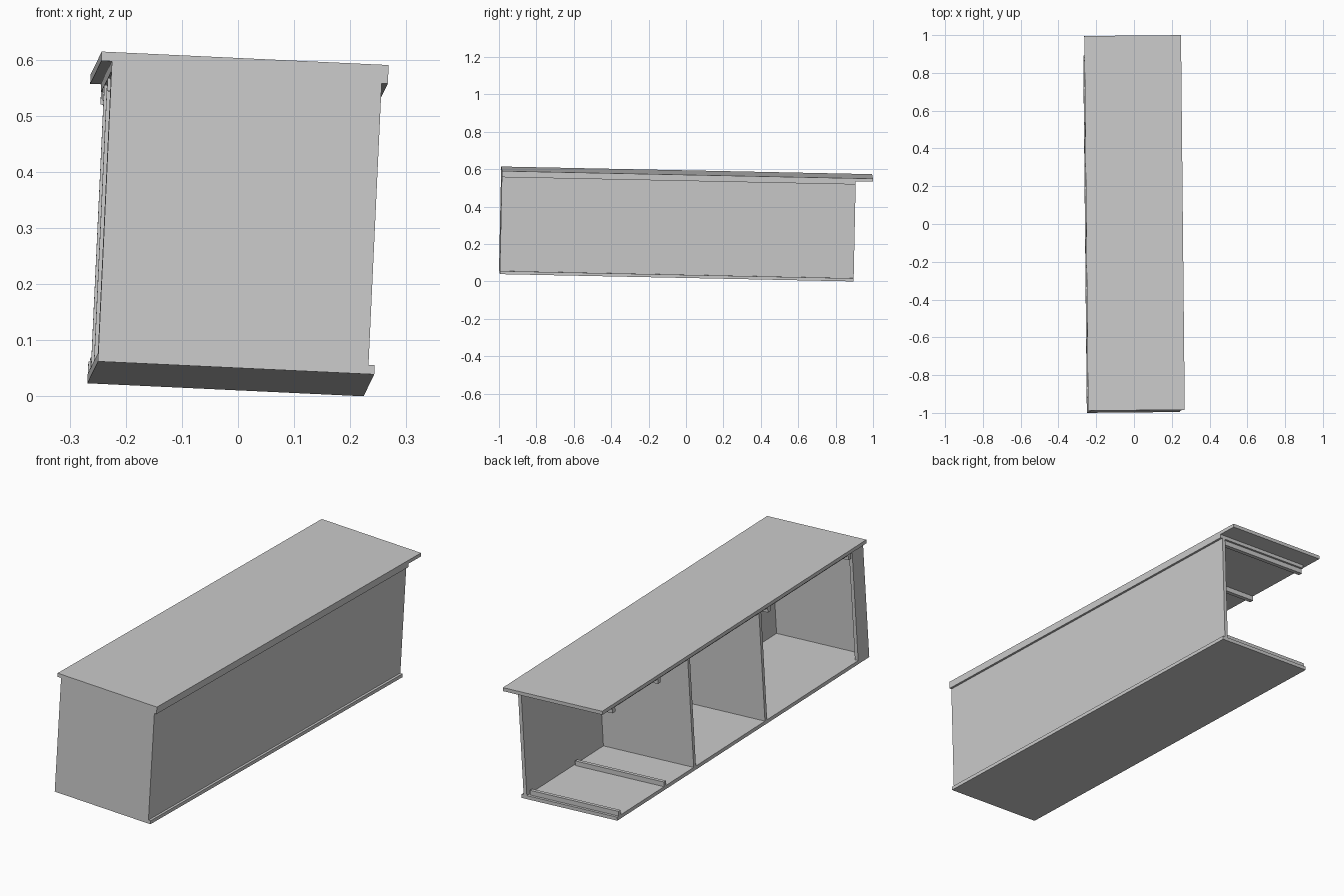
import bpy, bmesh
from mathutils import Matrix, Vector

if "Cube" in bpy.data.objects:
    bpy.data.objects.remove(bpy.data.objects["Cube"])

# Slightly tilted frame of the whole cabinet
ey = Vector((-0.010, 1, -0.0206)).normalized()
ez = Vector((0.047, 0, 1))
ez = (ez - ez.dot(ey) * ey).normalized()
ex = ey.cross(ez)
FRAME = Matrix((ex, ey, ez)).transposed().to_4x4()

parts = []

def box(name, u, v, w):
    """Axis-aligned board in the cabinet frame, given by its ranges."""
    bm = bmesh.new()
    bmesh.ops.create_cube(bm, size=1)
    for p in bm.verts:
        p.co = Vector([(r[0] + r[1]) / 2 + c * (r[1] - r[0])
                       for r, c in zip((u, v, w), p.co)])
    bm.transform(FRAME)
    me = bpy.data.meshes.new(name)
    bm.to_mesh(me)
    bm.free()
    ob = bpy.data.objects.new(name, me)
    bpy.context.collection.objects.link(ob)
    parts.append(ob)

T = 0.0165                      # board thickness
FRONT, BACK = -0.992, 0.90      # carcass ends
LEFT, RIGHT = -0.237, 0.256
TOP, BOTTOM = -2 * T, -0.552    # heights measured down from the top face
FLOOR = BOTTOM + T
WALL = 0.245

# Overhanging top, sub top and floor
box("top_board", (-0.256, RIGHT), (FRONT, 0.992), (-T, 0))
box("sub_top", (LEFT, RIGHT), (FRONT, BACK), (TOP, -T))
box("floor_board", (LEFT, RIGHT), (FRONT, BACK), (BOTTOM, FLOOR))

# Front end panel, long side wall and narrow filler on the open side
box("front_panel", (LEFT, WALL), (FRONT, FRONT + T), (FLOOR, TOP))
box("side_wall", (WALL - T, WALL), (FRONT + T, BACK), (FLOOR, TOP))
box("filler_panel", (LEFT, LEFT + T), (FRONT + T, -0.91), (FLOOR, TOP))

# Dividers between compartments
for i, v in enumerate((0.325, -0.21)):
    box(f"divider_{i + 1}", (LEFT, WALL - T), (v - T, v), (FLOOR, TOP))

# Cross rails under the top and on the floor
for i, v in enumerate((0.88, 0.54, -0.285, -0.89)):
    box(f"upper_rail_{i + 1}", (LEFT, 0.22), (v - 0.01, v + 0.01), (TOP - 0.022, TOP))
for i, v in enumerate((0.88, 0.54)):
    box(f"lower_rail_{i + 1}", (LEFT, 0.22), (v - 0.008, v + 0.008), (FLOOR, FLOOR + 0.022))

# Centre on x and y, stand on z = 0
pts = [p.co for ob in parts for p in ob.data.vertices]
lo = Vector([min(p[i] for p in pts) for i in range(3)])
hi = Vector([max(p[i] for p in pts) for i in range(3)])
shift = Vector((-(lo.x + hi.x) / 2, -(lo.y + hi.y) / 2, -lo.z))
for ob in parts:
    ob.location = shift
